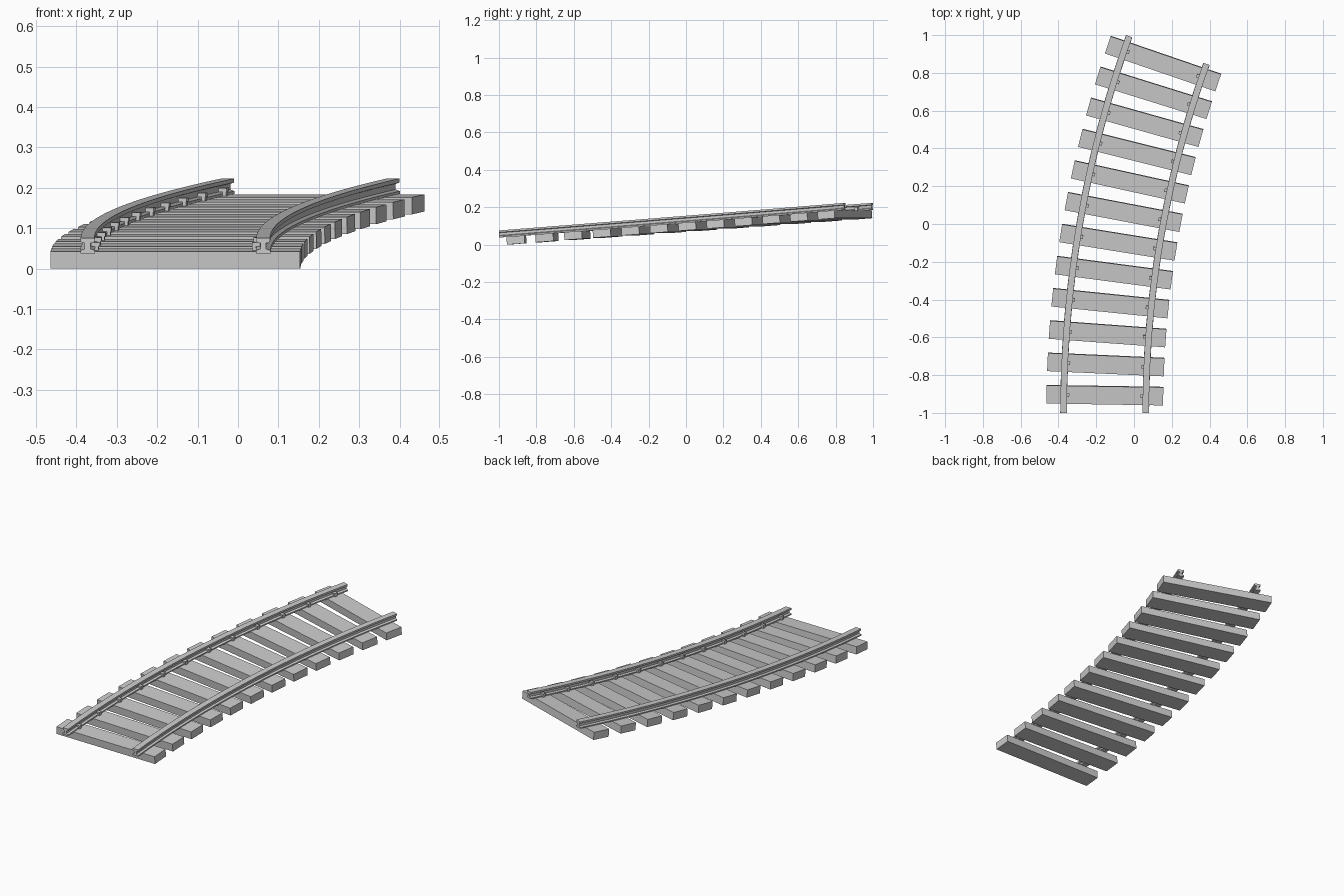
import bpy, bmesh
from math import sin, cos, radians, atan2
from mathutils import Matrix, Vector

if "Cube" in bpy.data.objects:
    bpy.data.objects.remove(bpy.data.objects["Cube"])

R = 5.69                 # centre-line radius
X0 = -0.155              # centre-line start
SWEEP = radians(19.73)
Z0, RISE = 0.038, 0.147  # rail foot height at the start, climb over the sweep
PITCH = atan2(RISE, R * SWEEP)
GAUGE = 0.2175           # half distance between rails
TIES = 12
SEGMENTS = 24


def frame(a):
    """Local frame on the climbing curve: x across, y along, z up."""
    pos = Vector((X0 + R * (1 - cos(a)), -1 + R * sin(a), Z0 + RISE * a / SWEEP))
    return (Matrix.Translation(pos) @ Matrix.Rotation(-a, 4, 'Z')
            @ Matrix.Rotation(PITCH, 4, 'X'))


def add_box(bm, mat, x, y, z):
    centre = Vector([(lo + hi) / 2 for lo, hi in (x, y, z)])
    size = [hi - lo for lo, hi in (x, y, z)]
    bmesh.ops.create_cube(bm, size=1, matrix=mat @ Matrix.Translation(centre)
                          @ Matrix.Diagonal((*size, 1)))


def finish(bm, name):
    bmesh.ops.recalc_face_normals(bm, faces=bm.faces)
    mesh = bpy.data.meshes.new(name)
    bm.to_mesh(mesh)
    bm.free()
    obj = bpy.data.objects.new(name, mesh)
    bpy.context.collection.objects.link(obj)
    return obj


# Rail cross-section: foot, web, head
half = [(0.018, 0), (0.018, 0.007), (0.007, 0.011), (0.007, 0.025),
        (0.017, 0.028), (0.017, 0.038)]
profile = half + [(-x, z) for x, z in reversed(half)]


def make_rail(name, offset):
    bm = bmesh.new()
    rings = []
    for i in range(SEGMENTS + 1):
        a = SWEEP * i / SEGMENTS
        base = Matrix.Translation((0, 0, 0)) @ frame(a)
        # section stays vertical so both rail ends are plumb
        origin = base.translation
        across = Vector((cos(a), -sin(a), 0))
        rings.append([bm.verts.new(origin + across * (offset + x) + Vector((0, 0, z)))
                      for x, z in profile])
    n = len(profile)
    for r0, r1 in zip(rings, rings[1:]):
        for j in range(n):
            k = (j + 1) % n
            bm.faces.new((r0[j], r0[k], r1[k], r1[j]))
    bm.faces.new(rings[0])
    bm.faces.new(rings[-1])
    return finish(bm, name)


make_rail("left_rail", -GAUGE)
make_rail("right_rail", GAUGE)

# Wooden ties and the hooked spikes on the inner side of each rail
first, last = radians(0.93), radians(18.95)
for i in range(TIES):
    m = frame(first + (last - first) * i / (TIES - 1))
    bm = bmesh.new()
    add_box(bm, m, (-0.309, 0.309), (-0.0478, 0.0478), (-0.0413, 0.001))
    finish(bm, f"tie_{i + 1:02d}")

    bm = bmesh.new()
    for side in (-1, 1):
        def span(a, b):
            return tuple(sorted((side * (GAUGE - a), side * (GAUGE - b))))
        add_box(bm, m, span(0.018, 0.027), (-0.008, 0.008), (-0.005, 0.012))
        add_box(bm, m, span(0.008, 0.029), (-0.009, 0.009), (0.011, 0.021))
    finish(bm, f"spikes_{i + 1:02d}")
